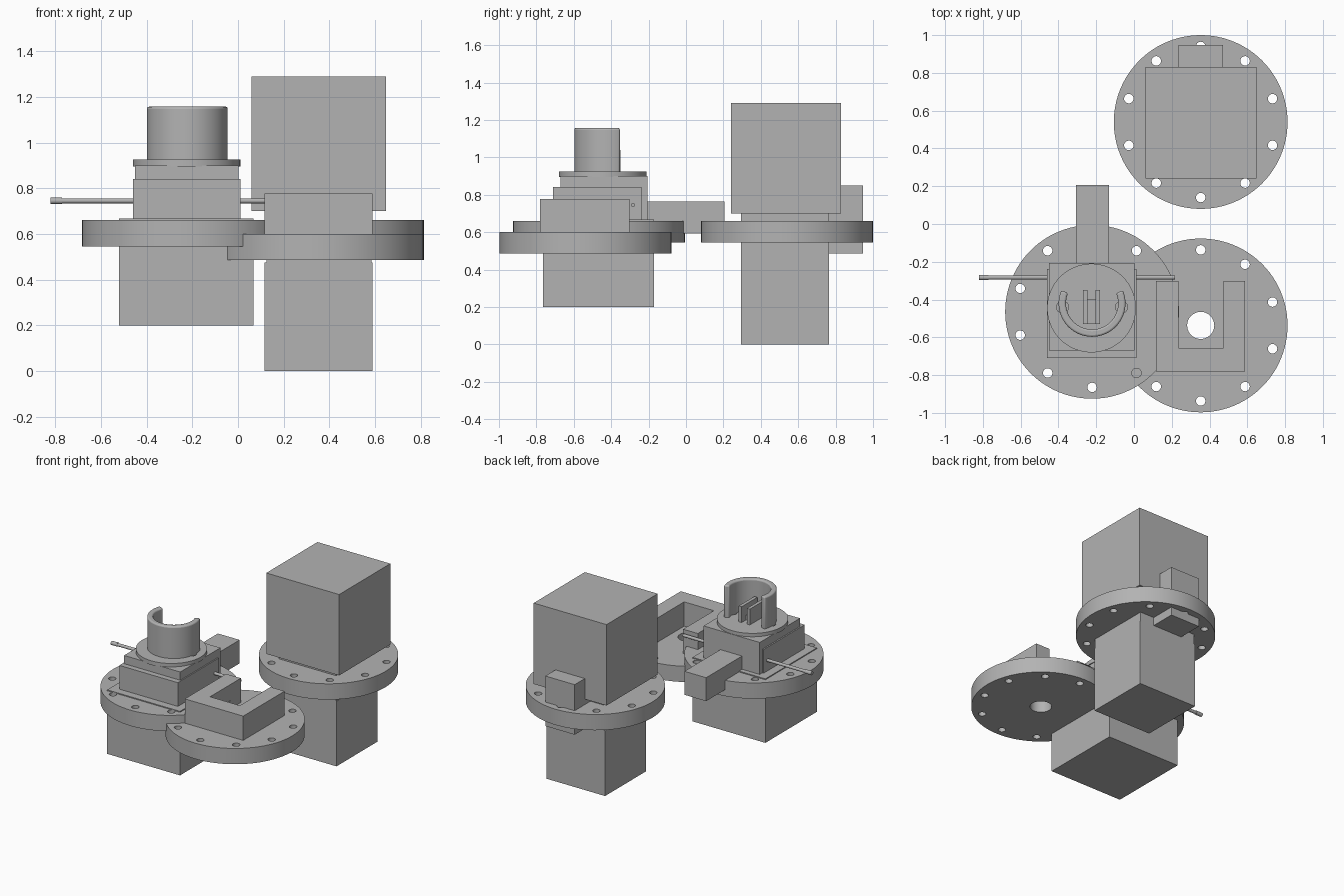
import bpy
import bmesh
from math import sin, cos, pi, radians

cube = bpy.data.objects.get("Cube")
if cube:
    bpy.data.objects.remove(cube, do_unlink=True)

grey = bpy.data.materials.new("machined grey")
grey.use_nodes = True
GREY = (0.45, 0.45, 0.45, 1)
grey.diffuse_color = GREY
grey.node_tree.nodes["Principled BSDF"].inputs["Base Color"].default_value = GREY


def add_object(name, bm, smooth=False):
    bmesh.ops.recalc_face_normals(bm, faces=bm.faces[:])
    mesh = bpy.data.meshes.new(name)
    bm.to_mesh(mesh)
    bm.free()
    mesh.materials.append(grey)
    obj = bpy.data.objects.new(name, mesh)
    bpy.context.collection.objects.link(obj)
    if smooth:
        smooth_by_angle(obj)
    return obj


def smooth_by_angle(obj):
    bpy.ops.object.select_all(action='DESELECT')
    obj.select_set(True)
    bpy.context.view_layer.objects.active = obj
    bpy.ops.object.shade_smooth_by_angle(angle=radians(30))


def prism(name, outline, z0, z1, smooth=False):
    """Extrude a flat outline from z0 up to z1."""
    bm = bmesh.new()
    face = bm.faces.new([bm.verts.new((x, y, z0)) for x, y in outline])
    top = bmesh.ops.extrude_face_region(bm, geom=[face])["geom"]
    for v in top:
        if isinstance(v, bmesh.types.BMVert):
            v.co.z = z1
    return add_object(name, bm, smooth)


def box(name, x0, x1, y0, y1, z0, z1):
    return prism(name, [(x0, y0), (x1, y0), (x1, y1), (x0, y1)], z0, z1)


def arc(cx, cy, r, a0, a1, n):
    return [(cx + r * cos(a0 + (a1 - a0) * i / n),
             cy + r * sin(a0 + (a1 - a0) * i / n)) for i in range(n + 1)]


def circle(cx, cy, r, n):
    return arc(cx, cy, r, 0, 2 * pi, n)[:-1]


def drilled_disc(name, cx, cy, r, z0, z1, holes):
    """Disc with round through holes given as (x, y, radius)."""
    disc = prism(name, circle(cx, cy, r, 96), z0, z1)
    cutters = []
    for x, y, hr in holes:
        c = prism("hole_cutter", circle(x, y, hr, 24), z0 - 0.1, z1 + 0.1)
        c.hide_render = True
        cutters.append(c)
        mod = disc.modifiers.new("hole", 'BOOLEAN')
        mod.operation = 'DIFFERENCE'
        mod.solver = 'EXACT'
        mod.object = c
    bpy.context.view_layer.objects.active = disc
    for mod in list(disc.modifiers):
        bpy.ops.object.modifier_apply(modifier=mod.name)
    for c in cutters:
        bpy.data.objects.remove(c, do_unlink=True)
    smooth_by_angle(disc)
    return disc


def flange(name, cx, cy, z0, bore=0):
    holes = [(cx + 0.4 * cos(pi / 2 + i * pi / 5),
              cy + 0.4 * sin(pi / 2 + i * pi / 5), 0.025) for i in range(10)]
    if bore:
        holes.append((cx, cy, bore))
    drilled_disc(name, cx, cy, 0.46, z0, z0 + 0.115, holes)


def rod(name, x0, x1, r):
    bm = bmesh.new()
    bmesh.ops.create_cone(bm, cap_ends=True, segments=20,
                          radius1=r, radius2=r, depth=x1 - x0)
    for v in bm.verts:
        x, y, z = v.co
        v.co = ((x0 + x1) / 2 + z, -0.283 + x, 0.745 + y)
    add_object(name, bm, True)


# Rear unit: large housing on a flange with a lower block
flange("rear_flange", 0.353, 0.54, 0.545)
box("rear_housing", 0.06, 0.648, 0.24, 0.83, 0.70, 1.29)
box("rear_neck", 0.125, 0.585, 0.295, 0.765, 0.46, 0.71)
box("rear_lower_block", 0.117, 0.588, 0.295, 0.765, 0, 0.475)
box("rear_connector", 0.235, 0.472, 0.6, 0.947, 0.485, 0.85)

# Front unit: bored flange carrying a three-sided wall
flange("front_flange", 0.353, -0.537, 0.485, bore=0.072)
prism("channel_wall", [(0.117, -0.78), (0.588, -0.78), (0.588, -0.303),
                       (0.475, -0.303), (0.475, -0.657), (0.235, -0.657),
                       (0.235, -0.303), (0.117, -0.303)], 0.595, 0.777)

# Side unit: flange, lower block and stepped stack
flange("side_flange", -0.222, -0.465, 0.545)
box("side_lower_block", -0.52, 0.068, -0.765, -0.172, 0.20, 0.667)
box("stack_base", -0.46, 0.012, -0.71, -0.238, 0.66, 0.84)
box("stack_upper", -0.45, 0.003, -0.67, -0.225, 0.83, 0.9)
box("stack_back", -0.45, 0.003, -0.25, -0.207, 0.66, 0.9)
box("rear_bar", -0.307, -0.132, -0.23, 0.207, 0.592, 0.763)
drilled_disc("turntable", -0.225, -0.445, 0.235, 0.895, 0.925,
             [(-0.378, -0.44, 0.032), (-0.066, -0.44, 0.032)])

# Cross rod with a thicker tip
rod("cross_rod", -0.8, 0.218, 0.011)
rod("rod_tip", -0.82, -0.77, 0.014)

# Open cup with rounded rim
A0, A1 = radians(157), radians(383)
cup = prism("open_cup", arc(-0.222, -0.42, 0.177, A0, A1, 48)
            + arc(-0.222, -0.42, 0.138, A1, A0, 48), 0.905, 1.157)
bevel = cup.modifiers.new("rim", 'BEVEL')
bevel.width = 0.01
bevel.segments = 3
bevel.limit_method = 'ANGLE'
bevel.angle_limit = radians(40)
smooth_by_angle(cup)

# Contact blades inside the cup
for i, x in enumerate((-0.258, -0.192)):
    box(f"contact_blade_{i + 1}", x - 0.012, x + 0.012, -0.53, -0.35, 0.915, 1.04)
box("contact_bridge", -0.258, -0.192, -0.53, -0.4, 0.915, 0.96)
